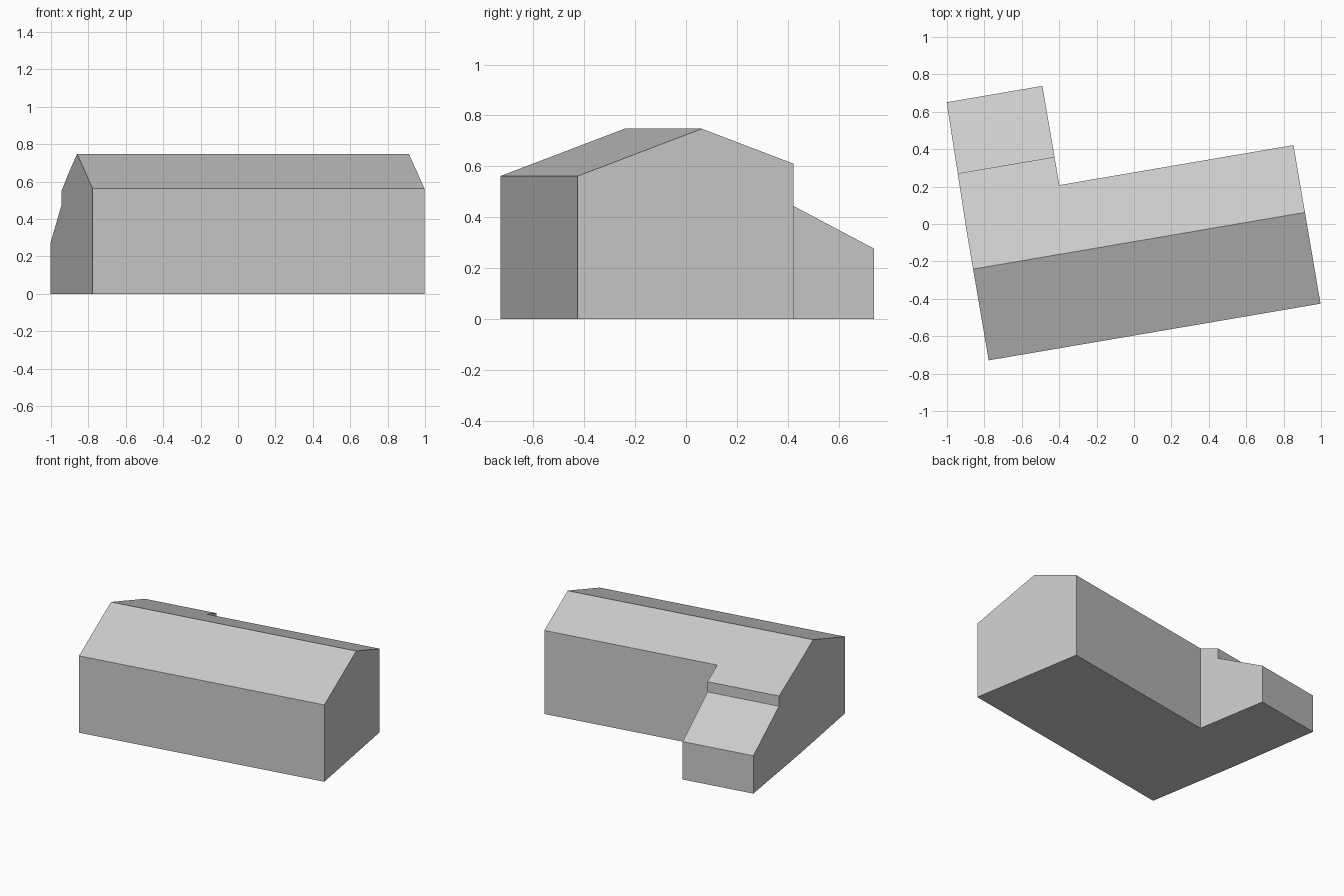
import bpy, bmesh, math
from mathutils import Matrix, Vector

if "Cube" in bpy.data.objects:
    bpy.data.objects.remove(bpy.data.objects["Cube"])

# Plan dimensions along the building (u) and across it (v)
LENGTH, RIDGE, BACK, WING_W, WING_STEP, WING_END = 1.8, 0.495, 0.86, 0.53, 1.013, 1.398
EAVE, RIDGE_Z = 0.562, 0.748
BEND = 0.7  # where the wing's outer wall starts to skew
placement = Matrix.Translation((-0.777, -0.729, 0)) @ Matrix.Rotation(math.radians(9.69), 4, 'Z')

grey = bpy.data.materials.new("plain grey")
grey.use_nodes = True
grey.diffuse_color = (0.6, 0.6, 0.6, 1)
grey.node_tree.nodes["Principled BSDF"].inputs["Base Color"].default_value = (0.6, 0.6, 0.6, 1)


def prism(name, profile, u0, u1, skew=False):
    """Extrude a (v, z) profile along u."""
    bm = bmesh.new()
    face = bm.faces.new([bm.verts.new((u0, v, z)) for v, z in profile])
    ext = bmesh.ops.extrude_face_region(bm, geom=[face], use_keep_orig=True)
    moved = [e for e in ext["geom"] if isinstance(e, bmesh.types.BMVert)]
    bmesh.ops.translate(bm, verts=moved, vec=(u1 - u0, 0, 0))
    if skew:
        # Split the end wall, then lean the wing part slightly inward
        end = [f for f in bm.faces if all(abs(v.co.x - u0) < 1e-6 for v in f.verts)]
        geom = end + list({e for f in end for e in f.edges}) + list({v for f in end for v in f.verts})
        bmesh.ops.bisect_plane(bm, geom=geom, plane_co=(0, BEND, 0), plane_no=(0, 1, 0))
        for v in bm.verts:
            if v.co.x < u0 + 1e-4:
                v.co.x += 0.016 * max(0, v.co.y - BEND)
    bmesh.ops.recalc_face_normals(bm, faces=bm.faces)
    mesh = bpy.data.meshes.new(name)
    bm.to_mesh(mesh)
    bm.free()
    mesh.materials.append(grey)
    obj = bpy.data.objects.new(name, mesh)
    obj.matrix_world = placement
    bpy.context.collection.objects.link(obj)
    return obj


# Gabled hall whose back roof runs on over the wing, steps down and slopes again
slope = (RIDGE_Z - EAVE) / RIDGE
step_top = RIDGE_Z - slope * (WING_STEP - RIDGE)
building = prism("building", [(0, 0), (0, EAVE), (RIDGE, RIDGE_Z), (WING_STEP, step_top),
                              (WING_STEP, 0.478), (WING_END, 0.277), (WING_END, 0)],
                 0, LENGTH, skew=True)

# Cut away everything behind the hall beside the wing
cutter = prism("yard_cutter", [(BACK, -1), (BACK, 2), (2, 2), (2, -1)], WING_W, LENGTH + 1)
cutter.hide_render = True
cut = building.modifiers.new("yard", 'BOOLEAN')
cut.operation = 'DIFFERENCE'
cut.solver = 'EXACT'
cut.object = cutter
bpy.context.view_layer.objects.active = building
bpy.ops.object.modifier_apply(modifier=cut.name)
bpy.data.objects.remove(cutter)
